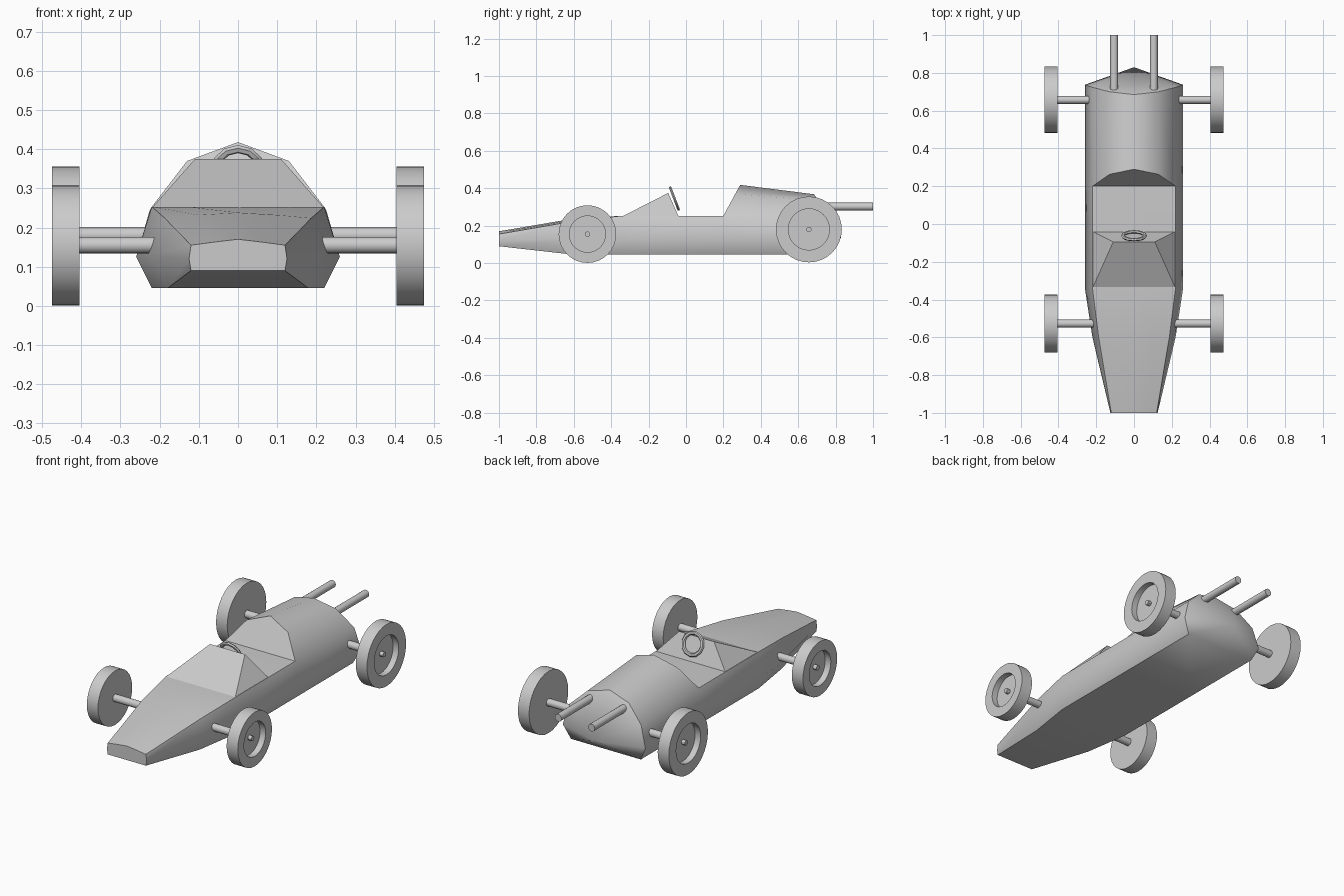
import bpy, bmesh, math
from mathutils import Vector, Matrix

if "Cube" in bpy.data.objects:
    bpy.data.objects.remove(bpy.data.objects["Cube"])


def finish(bm, name, angle=30):
    bmesh.ops.remove_doubles(bm, verts=bm.verts, dist=1e-5)
    bmesh.ops.recalc_face_normals(bm, faces=bm.faces)
    me = bpy.data.meshes.new(name)
    bm.to_mesh(me)
    bm.free()
    ob = bpy.data.objects.new(name, me)
    bpy.context.collection.objects.link(ob)
    bpy.ops.object.select_all(action='DESELECT')
    ob.select_set(True)
    bpy.context.view_layer.objects.active = ob
    if angle:
        bpy.ops.object.shade_smooth_by_angle(angle=math.radians(angle))
    return ob


def rod(name, p, q, r, n=16):
    p, q = Vector(p), Vector(q)
    bm = bmesh.new()
    rot = (q - p).to_track_quat('Z', 'Y').to_matrix().to_4x4()
    bmesh.ops.create_cone(bm, cap_ends=True, segments=n, radius1=r, radius2=r,
                          depth=(q - p).length,
                          matrix=Matrix.Translation((p + q) / 2) @ rot)
    return finish(bm, name)


def lathe_x(name, profile, centre, side, n=32):
    # spin an (x, radius) profile about the x axis
    bm = bmesh.new()
    vs = [bm.verts.new((x, 0, r)) for x, r in profile]
    es = [bm.edges.new(e) for e in zip(vs, vs[1:])]
    bmesh.ops.spin(bm, geom=vs + es, cent=(0, 0, 0), axis=(1, 0, 0),
                   angle=math.tau, steps=n, use_merge=True)
    for v in bm.verts:
        v.co = Vector((v.co.x * side, v.co.y + centre[0], v.co.z + centre[1]))
    return finish(bm, name)


# body: half sections (floor, waist, sill, shoulder, ridge), lofted nose to tail
sections = [
    [(.12, -1, .09), (.125, -1, .12), (.12, -1, .155), (.06, -1, .163), (0, -1, .17)],
    [(.18, -.6, .045), (.22, -.6, .13), (.187, -.6, .224), (.1, -.6, .232), (0, -.6, .238)],
    [(.22, -.34, .045), (.26, -.34, .125), (.22, -.34, .253), (.13, -.34, .253), (0, -.34, .253)],
    [(.22, .2, .045), (.26, .2, .125), (.22, .2, .253), (.13, .2, .253), (0, .2, .253)],
    [(.22, .2, .045), (.26, .2, .125), (.22, .2, .253), (.13, .263, .37), (0, .29, .418)],
    [(.22, .72, .045), (.26, .737, .125), (.225, .725, .245), (.13, .70, .335), (0, .685, .368)],
]
bm = bmesh.new()
rings = []
for s in sections:
    pts = s + [(-x, y, z) for x, y, z in reversed(s[:-1])]
    rings.append([bm.verts.new(p) for p in pts])
n = len(rings[0])
for a, b in zip(rings, rings[1:]):
    for i in range(n):
        j = (i + 1) % n
        bm.faces.new((a[i], a[j], b[j], b[i]))
bm.faces.new(rings[0])
tip = bm.verts.new((0, .83, .135))
for i in range(n):
    bm.faces.new((rings[-1][i], rings[-1][(i + 1) % n], tip))
finish(bm, "body", 50)

# wedge-shaped cowl ahead of the cockpit
bm = bmesh.new()
c = [bm.verts.new(p) for p in [(-.22, -.34, .25), (.22, -.34, .25), (.22, -.04, .25),
                               (-.22, -.04, .25), (-.11, -.095, .375), (.11, -.095, .375)]]
for f in [(0, 1, 5, 4), (1, 2, 5), (2, 3, 4, 5), (3, 0, 4), (0, 3, 2, 1)]:
    bm.faces.new([c[i] for i in f])
finish(bm, "cowl", 0)

# steering wheel: tilted ring
bm = bmesh.new()
major, sides = .059, 12
tilt = Matrix.Translation((0, -.062, .345)) @ Matrix.Rotation(math.radians(111), 4, 'X')
loops = []
for k in range(sides):
    a = math.tau * k / sides
    loops.append([bm.verts.new(tilt @ Vector((
        (major + .011 * math.cos(t)) * math.cos(a),
        (major + .011 * math.cos(t)) * math.sin(a), .008 * math.sin(t))))
        for t in [math.tau * m / 6 for m in range(6)]])
for k in range(sides):
    a, b = loops[k], loops[(k + 1) % sides]
    for m in range(6):
        bm.faces.new((a[m], a[(m + 1) % 6], b[(m + 1) % 6], b[m]))
finish(bm, "steering_wheel", 45)

# wheels with recessed outer faces, axles, hubs and exhausts on both sides
for side, tag in ((1, "right"), (-1, "left")):
    for end, y, z, r, rim in (("front", -.527, .155, .154, .097),
                              ("rear", .657, .18, .176, .11)):
        lathe_x(f"{end}_wheel_{tag}",
                [(.405, 0), (.405, r), (.475, r), (.475, rim), (.44, rim), (.44, 0)],
                (y, z), side)
        rod(f"{end}_axle_{tag}", (.2 * side, y, z), (.41 * side, y, z), .021)
        rod(f"{end}_hub_{tag}", (.435 * side, y, z), (.462 * side, y, z), .014, 12)
    rod(f"exhaust_{tag}", (.105 * side, .67, .302), (.105 * side, 1, .302), .021)
